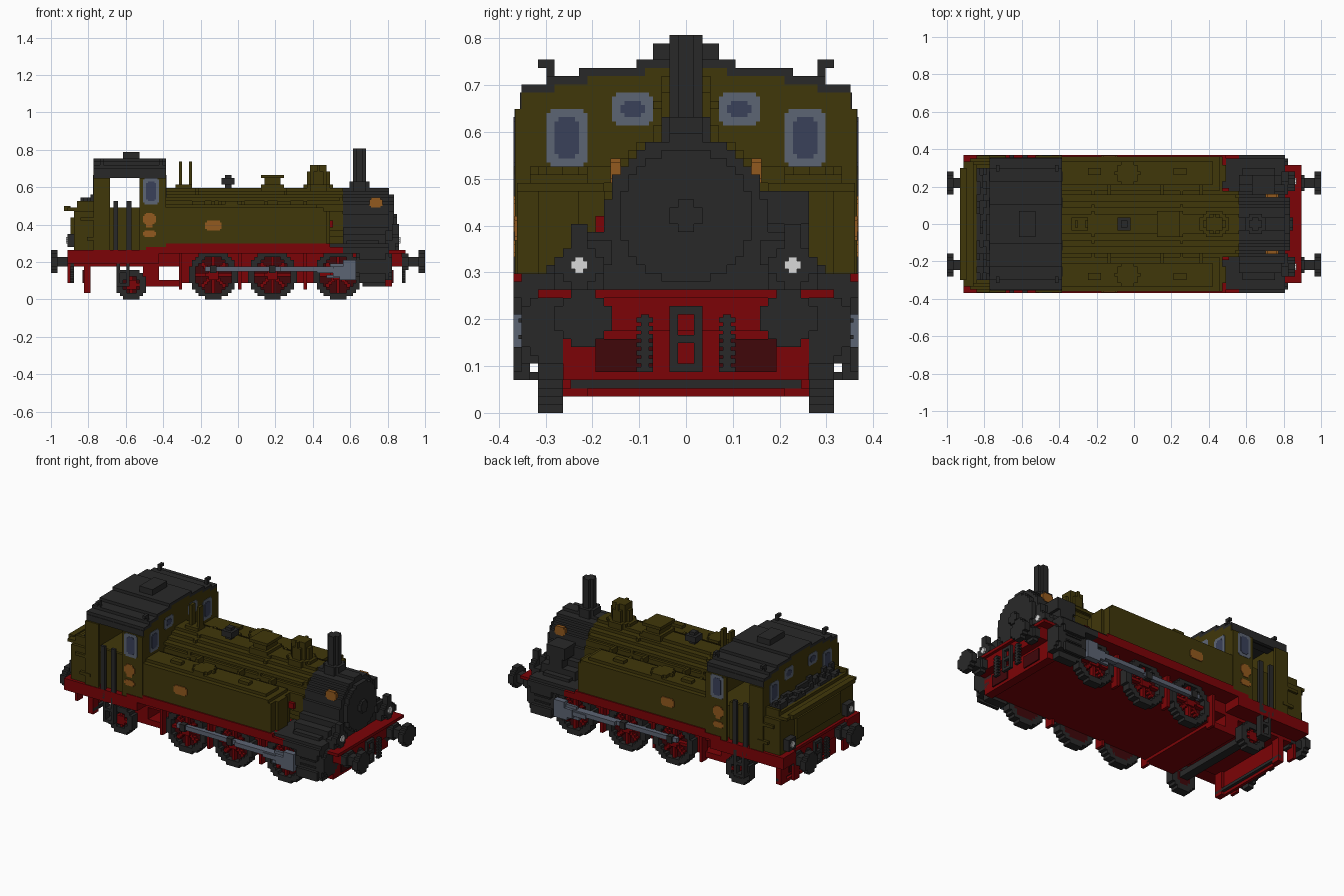
import bpy, bmesh, math, random
from mathutils import Matrix, Vector

if "Cube" in bpy.data.objects:
    bpy.data.objects.remove(bpy.data.objects["Cube"])

UNIT = 2 / 114  # edge of one building block
random.seed(4)


def material(name, *rgb):
    m = bpy.data.materials.new(name)
    m.use_nodes = True
    m.diffuse_color = (*rgb, 1)
    m.node_tree.nodes["Principled BSDF"].inputs["Base Color"].default_value = (*rgb, 1)
    return m


olive = material("olive paint", .051, .038, .003)
red = material("red paint", .2, .001, .002)
deep_red = material("deep red", .05, .002, .003)
black = material("soot black", .022, .022, .022)
brass = material("brass", .29, .1, .013)
steel = material("steel", .108, .128, .172)
glass = material("dark glass", .042, .052, .1)
white = material("lamp white", .7, .7, .7)


def part(name, mat, boxes, sides=False, ends=False):
    """Join boxes (x, x, y, y, z, z) in block units; copy to both sides or ends."""
    bm = bmesh.new()
    for b in boxes:
        lo, hi = Vector(b[::2]), Vector(b[1::2])
        for sx in ((1, -1) if ends else (1,)):
            for sy in ((1, -1) if sides else (1,)):
                mid = (lo + hi) / 2
                mid.x *= sx
                mid.y *= sy
                mat4 = Matrix.Translation(mid * UNIT) @ Matrix.Diagonal(((hi - lo) * UNIT).to_4d())
                bmesh.ops.create_cube(bm, size=1, matrix=mat4)
    mesh = bpy.data.meshes.new(name)
    bm.to_mesh(mesh)
    bm.free()
    mesh.materials.append(mat)
    bpy.context.collection.objects.link(bpy.data.objects.new(name, mesh))


def place(axis, a0, a1, b0, b1, near, far):
    if axis == "x":
        return (near, far, a0, a1, b0, b1)
    if axis == "y":
        return (a0, a1, near, far, b0, b1)
    return (a0, a1, b0, b1, near, far)


def disc(axis, a, b, r, near, far, hole=0):
    """Stair-stepped disc or ring, made of rows."""
    rows = []
    for row in range(math.floor(b - r), math.ceil(b + r)):
        d = row + .5 - b
        if abs(d) >= r:
            continue
        w = math.sqrt(r * r - d * d)
        spans = [(round(a - w), round(a + w))]
        if abs(d) < hole:
            h = math.sqrt(hole * hole - d * d)
            spans = [(round(a - w), round(a - h)), (round(a + h), round(a + w))]
        rows += [place(axis, s, e, row, row + 1, near, far) for s, e in spans if e > s]
    return rows


def pane(axis, a0, a1, b0, b1, near, far):
    """Thin plate with notched corners."""
    return [place(axis, a0 + .5, a1 - .5, b0, b1, near, far),
            place(axis, a0, a1, b0 + .5, b1 - .5, near, far)]


# Underframe and running boards
part("main_frame", red, [(-17, 46, -15, 15, 5, 15), (-28, -17, -15, 15, 4, 6),
                         (-50, -17, -15, 15, 10, 15), (-29, -24, -15, 15, 5, 10),
                         (44, 47, -15, 15, 4, 11)])
part("running_board", red, [(-25, 32, 14, 21, 14, 16), (-22, 28, 18, 21, 16, 17),
                            (-52, -24, 14, 21, 11, 15), (-28, -22, 14, 21, 14, 16)], sides=True)
part("frame_brackets", red, [(x, x + 1, 14, 17, 3, 14) for x in (-18, 0, 20)], sides=True)
part("rear_rail_guard", red, [(-47, -45, 12, 15, 2, 11), (-47, -46, 0, 15, 2, 3),
                              (-52, -51, 12, 15, 5, 12)], sides=True)
part("rear_guard_bar", black, [(-46, -45, -15, 15, 3, 4)])
part("trailing_axle_beam", black, [(-34, -31, -15, 15, 4, 6)])
part("end_beams", red, [(46, 51, -18, 18, 14, 15), (46, 50, -15, 15, 10, 14)], ends=True)
part("end_panels", deep_red, [(47, 47.4, 4, 11, 5, 9)], sides=True, ends=True)
part("rear_apron", red, [(-47, -46, -15, 15, 4, 11)])

# Buffers, couplings and hoses
part("buffers", black, disc("x", 12.5, 11.5, 3.5, 55, 57) + disc("x", 12.5, 11.5, 1.7, 50, 55)
     + disc("x", 12.5, 11.5, 2.6, 50, 52), sides=True, ends=True)
part("couplings", black, [(50, 51, 1, 2, 5, 13)]
     + [(50, 51, 0, 1, z, z + 1) for z in (5, 8.5, 12)], sides=True, ends=True)
part("hoses", black, [(50, 51, 4, 6, z, z + .6) for z in range(5, 12)]
     + [(50, 51, 4.5, 5.5, 5, 12)], sides=True, ends=True)
part("lamp_bodies", black, disc("x", 13, 18, 2.6, 47, 49) + [(47, 49, 12, 14, 14, 23)],
     sides=True)
part("lamp_glasses", white, pane("x", 12, 14, 17, 19, 49, 49.5), sides=True)
part("rear_lamp_bodies", black, disc("x", 16, 18, 2.2, -52, -50), sides=True)
part("rear_lamp_glasses", white, pane("x", 15, 17, 17, 19, -52.4, -52), sides=True)

# Wheels: tyre, web, spokes and hub
for label, x, r in (("rear_driver", -7.5, 7.5), ("middle_driver", 10.5, 7.5),
                    ("front_driver", 30.5, 7.5), ("trailing", -32.5, 4.5)):
    part(label + "_tyres", black, disc("y", x, r, r, 15, 18, r - 2), sides=True)
    part(label + "_webs", deep_red, disc("y", x, r, r - 1.5, 15, 16), sides=True)
    spokes = [(x - .5, x + .5, 16, 17.5, 2, 2 * r - 2), (x - r + 2, x + r - 2, 16, 17.5, r - .5, r + .5)]
    for k in range(-int(r - 3), int(r - 2)):
        for s in (1, -1):
            spokes.append((x + s * k * .8 - .6, x + s * k * .8 + .6, 16, 17.4,
                           r + k * .8 - .6, r + k * .8 + .6))
    part(label + "_spokes", red, spokes + disc("y", x, r, 2, 16, 18), sides=True)

# Rods, crosshead and cylinders
part("coupling_rod", steel, [(-10, 31, 18, 19.5, 8.5, 10)], sides=True)
part("crank_pins", black, [(x - 1, x + 1, 18, 20, 8, 10.4) for x in (-7.5, 10.5)], sides=True)
part("connecting_rod", steel, [(13, 30, 19, 20.5, 8.5, 10), (24, 33, 19, 20.8, 8, 9.5),
                               (29, 34, 19, 21, 7, 10), (31, 36, 19, 21, 6, 9),
                               (32, 36, 19, 21, 9, 12)], sides=True)
part("valve_gear", steel, [(27, 31, 19, 20, 6.5, 7.5), (28, 33, 19, 20, 10, 11)], sides=True)
part("cylinders", black, disc("x", 16, 10.5, 4.5, 36, 47) + [(37, 46, 15, 20, 6, 15),
     (37, 45, 20, 21, 5, 8), (37, 45, 20, 21, 12, 15), (38, 45, 15, 18, 4, 6)], sides=True)
part("cylinder_ribs", black, [(38, 44, 20, 20.4, z, z + .5) for z in (9, 11)], sides=True)

# Front deck and smokebox
part("front_deck", black, [(32, 46, -21, 21, 14, 16), (27, 46, -20, 20, 16, 17)])
part("smokebox_saddle", black, [(32, 45, -15, 15, 17, 20), (32, 46, -12, 12, 17, 22),
                                (33, 43, -17, 17, 17, 18)])
part("front_steps", black, [(45, 48, 10, 16, 15, 18), (45, 47, 9, 13, 18, 21)], sides=True)
part("smokebox", black, disc("x", 0, 24, 9.7, 32, 46))
part("smokebox_door", black, disc("x", 0, 24, 8, 46, 47.5) + disc("x", 0, 24, 2.1, 47.5, 48.5))
part("air_pump", black, [(36, 43, 9, 15, 23, 27), (37, 42, 10, 15, 18, 23)])
part("chimney", black, disc("z", 37, 0, 3, 33, 36) + disc("z", 37, 0, 2.05, 35, 46))
part("smokebox_plates", brass, pane("y", 40, 44, 28, 31, 8, 9.2), sides=True)

# Boiler, domes and fittings
part("boiler", olive, disc("x", 0, 24, 10, -22, 32))
part("boiler_bands", olive, disc("x", 0, 24, 10.4, -13, -12) + disc("x", 0, 24, 10.4, 14, 15))
part("steam_dome", olive, disc("z", 24.5, 0, 4.3, 33, 35) + disc("z", 24.5, 0, 3.2, 35, 39)
     + disc("z", 24.5, 0, 2.6, 39, 41))
part("sand_dome", olive, [(7, 14, -4, 4, 33, 35), (8, 13, -3, 3, 35, 37), (7, 14, -4, 4, 37, 38)])
part("whistle_pipes", olive, [(-18, -17, -1, 1, 33, 42), (-15, -14, -1, 1, 33, 42),
                              (-19, -14, -2, 2, 33, 35)])
part("safety_valve", black, [(-4, -2, -1, 1, 33, 38), (-5, -1, -2, 2, 35, 37)])
part("rail_pipes", olive, [(-22, 31, 8, 9, 30, 31)], sides=True)

# Side tanks
part("side_tanks", olive, [(-22, 27, 10, 20.6, 17, 27), (-22, 26, 10, 20.6, 27, 28),
                           (-22, 24, 12, 19, 28, 29), (27, 28, 13, 18, 17, 27)], sides=True)
part("tank_hatches", olive, disc("z", -2, 15.5, 3.5, 29, 30)
     + [(x, x + 4, 15, 17, 28, 30) for x in (-14, 12)], sides=True)
part("tank_straps", olive, [(x, x + 1, 9, 12, 28, 30) for x in (-8, 8, 20)], sides=True)
part("red_valve", red, [(27, 29, 10, 11, 22, 24)], sides=True)
part("number_plates", brass, pane("y", -10, -5, 21, 24, 20.6, 20.9)
     + pane("y", -29, -25, 23, 26, 20.8, 21) + [(-28, -26, 20.8, 21, 22, 26.4)]
     + pane("y", -29, -25, 19, 21, 20.8, 21), sides=True)

# Cab with open doorways
part("cab_sides", olive, [(-44, -39, 19.8, 20.8, 15, 37), (-30, -22, 19.8, 20.8, 15, 37),
                          (-39, -30, 18, 19, 15, 28)], sides=True)
part("cab_floor", olive, [(-43, -23, -18, 18, 15, 26)])
steps = ((20.8, 16, 37), (20, 37, 39), (16, 39, 40), (12, 40, 41), (5, 41, 42))
part("cab_end_walls", olive, [(x, x + 1, -w, w, z, top)
                              for x in (-44, -23) for w, z, top in steps])
part("cab_roof", black, [(-43.9, -22.1, 19, 20.2, 37, 39), (-44, -22, 16, 20, 39, 40),
                         (-44, -22, 12, 17, 40, 41), (-44, -22, 5, 13, 41, 42),
                         (-44, -22, 0, 6, 42, 43)], sides=True)
part("roof_vent", black, [(-35, -30, -4, 4, 43, 45)])
part("roof_hooks", black, [(x, x + 1, 16, 17, 40, 43) for x in (-42, -24)]
     + [(x, x + 1, 16, 18, 42, 43) for x in (-42, -24)], sides=True)
for label, mat, inset, t in (("window_frames", steel, 0, .1), ("window_glass", glass, 1, .2)):
    boxes = pane("y", -29 + inset, -24 - inset, 29 + inset, 37 - inset, 20.8, 20.8 + t)
    for near, far in ((-22, -22 + t), (-44 - t, -44)):
        boxes += pane("x", 12 + inset, 17 - inset, 30 + inset, 37 - inset, near, far)
        boxes += pane("x", 4 + inset, 9 - inset, 35 + inset, 39 - inset, near, far)
    part("cab_" + label, mat, boxes, sides=True)
part("door_handrails", black, [(x, x + 1.5, 20, 21, 12, 30) for x in (-38, -34)], sides=True)
part("cab_steps", black, [(x, x + 1, 19, 21, 4, 13) for x in (-37, -34)]
     + [(-37, -34, 18, 21, z, z + 1) for z in (4, 8, 12)], sides=True)

# Rear bunker with coal
part("bunker", olive, [(-50, -44, -20, 20, 15, 27), (-52, -44, -19, 19, 27, 28),
                       (-53, -51, -17, 17, 27, 28.5), (-51, -50, -12, 12, 18, 25)])
part("bunker_rim", olive, [(-49, -44, 18, 19, 28, 30), (-49, -48, 0, 19, 28, 29)], sides=True)
part("bunker_handles", olive, [(-46, -42, 20, 21, 18, 19), (-48, -44, 20, 20.8, 24, 25)], sides=True)
part("coal", black, [(x, x + 1, y, y + 2, 28, 29 + random.randint(0, 2) + (x + 48) // 3)
                     for x in range(-48, -44) for y in range(-17, 17, 2)])
